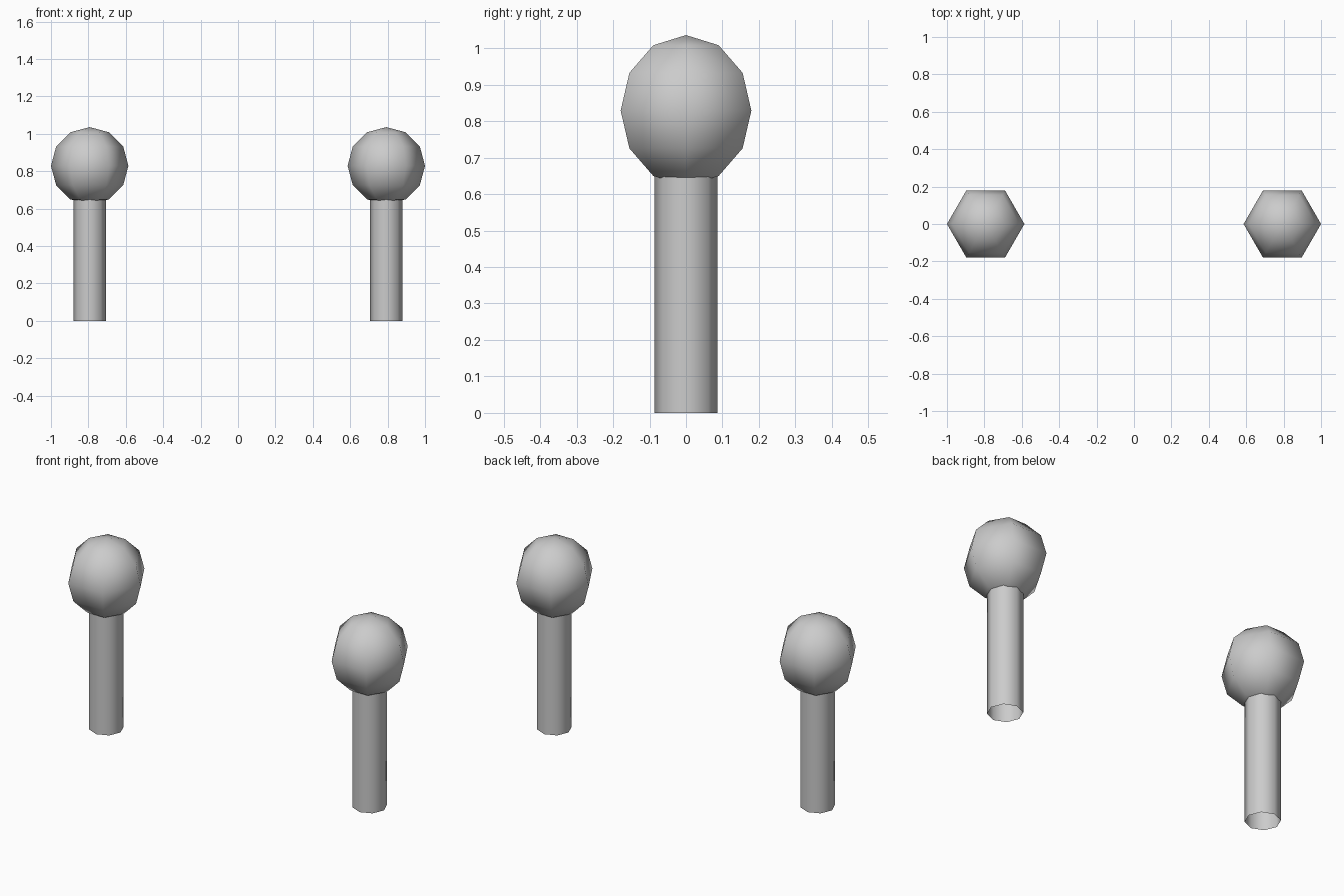
import bpy, bmesh
from math import radians
from mathutils import Matrix

if "Cube" in bpy.data.objects:
    bpy.data.objects.remove(bpy.data.objects["Cube"])

X, R, Z = 0.793, 0.207, 0.829   # post spacing, ball radius, ball height


def finish(name, bm):
    mesh = bpy.data.meshes.new(name)
    for f in bm.faces:
        f.smooth = True
    bm.to_mesh(mesh)
    bm.free()
    bpy.context.collection.objects.link(bpy.data.objects.new(name, mesh))


for side, x in (("left", -X), ("right", X)):
    # Six-sided ball with its corners along x
    bm = bmesh.new()
    bmesh.ops.create_uvsphere(
        bm, u_segments=6, v_segments=6, radius=R,
        matrix=Matrix.Translation((x, 0, Z)) @ Matrix.Rotation(radians(90), 4, 'Z'))
    finish(side + "_ball", bm)

    # Open eight-sided post, its top tucked inside the ball
    bm = bmesh.new()
    top = 0.66
    bmesh.ops.create_cone(
        bm, cap_ends=False, segments=8, radius1=0.086, radius2=0.086, depth=top,
        matrix=Matrix.Translation((x, 0, top / 2)))
    finish(side + "_post", bm)
